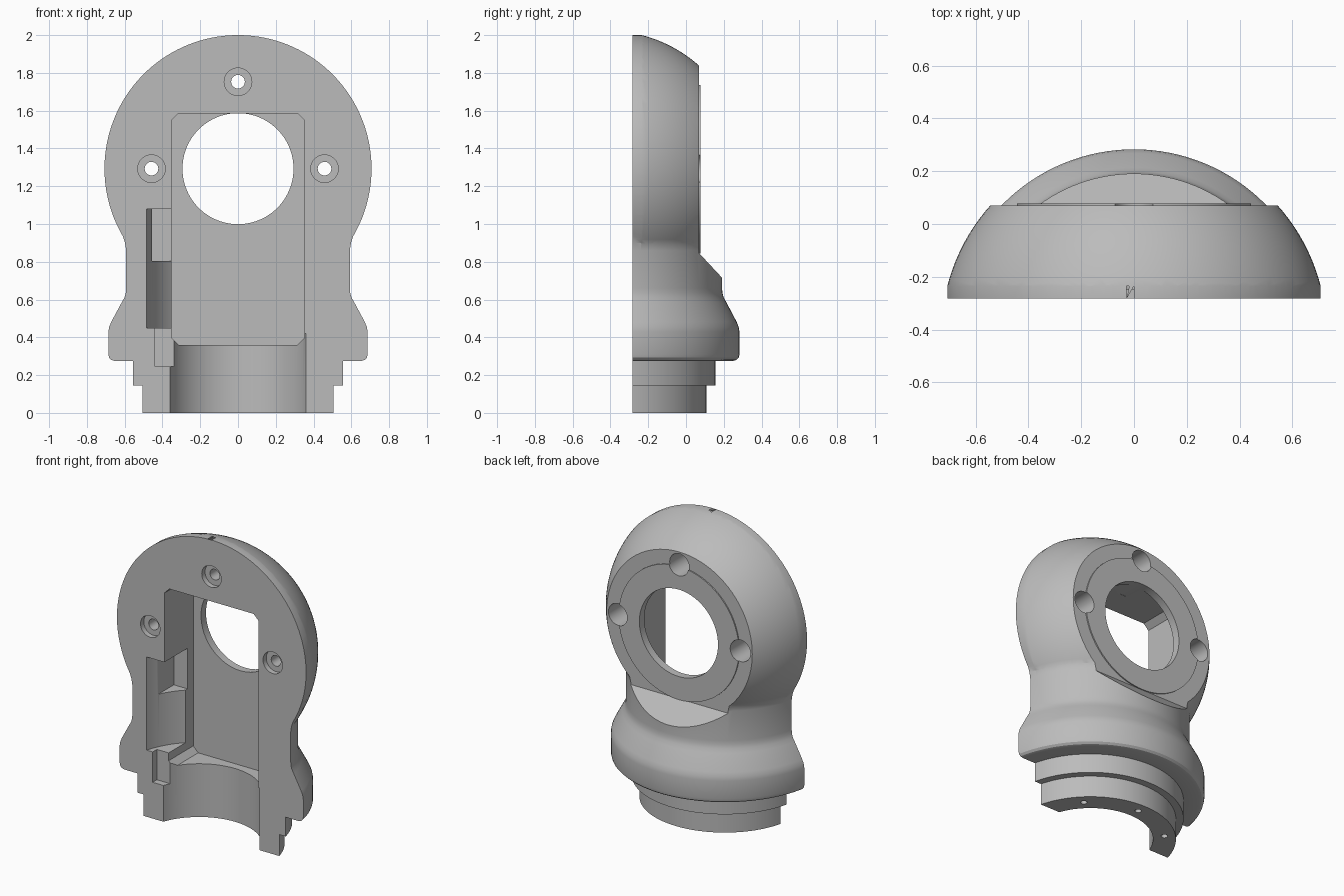
import bpy, bmesh, math
from mathutils import Matrix, Vector

old = bpy.data.objects.get("Cube")
if old:
    bpy.data.objects.remove(old)

AXIS_Y = -0.416      # vertical turning axis, just in front of the split face
FRONT = -0.283       # flat split face
HEAD_Z = 1.293       # centre of the round head
BACK = 0.07          # flat rear mounting face

grey = bpy.data.materials.new("light_grey")
grey.use_nodes = True
colour = (0.5, 0.5, 0.5, 1)
grey.diffuse_color = colour
grey.node_tree.nodes["Principled BSDF"].inputs["Base Color"].default_value = colour


def make(name, bm):
    bmesh.ops.recalc_face_normals(bm, faces=bm.faces)
    mesh = bpy.data.meshes.new(name)
    bm.to_mesh(mesh)
    bm.free()
    mesh.materials.append(grey)
    ob = bpy.data.objects.new(name, mesh)
    bpy.context.collection.objects.link(ob)
    return ob


def prism(name, points, start, end, axis):
    """Extrude a 2D outline along x (yz), y (xz) or z (xy)."""
    place = {"x": lambda a, b, t: (t, a, b),
             "y": lambda a, b, t: (a, t, b),
             "z": lambda a, b, t: (a, b, t)}[axis]
    bm = bmesh.new()
    face = bm.faces.new([bm.verts.new(place(a, b, start)) for a, b in points])
    out = bmesh.ops.extrude_face_region(bm, geom=[face])
    shift = Vector(place(0, 0, end - start))
    for v in out["geom"]:
        if isinstance(v, bmesh.types.BMVert):
            v.co += shift
    return make(name, bm)


def rect(a0, a1, b0, b1):
    return [(a0, b0), (a1, b0), (a1, b1), (a0, b1)]


def circle(a, b, r, n):
    return [(a + r * math.cos(2 * math.pi * i / n),
             b + r * math.sin(2 * math.pi * i / n)) for i in range(n)]


def lathe(name, profile, steps=128):
    bm = bmesh.new()
    rings = []
    for i in range(steps):
        t = 2 * math.pi * i / steps
        rings.append([bm.verts.new((r * math.cos(t), AXIS_Y + r * math.sin(t), z))
                      for r, z in profile])
    for i in range(steps):
        a, b = rings[i], rings[(i + 1) % steps]
        for j in range(len(profile) - 1):
            bm.faces.new((a[j], b[j], b[j + 1], a[j + 1]))
    bm.faces.new([r[0] for r in rings])
    bm.faces.new([r[-1] for r in rings])
    return make(name, bm)


def combine(target, other, operation):
    mod = target.modifiers.new("cut", "BOOLEAN")
    mod.operation = operation
    mod.solver = "EXACT"
    mod.object = other
    bpy.context.view_layer.objects.active = target
    bpy.ops.object.modifier_apply(modifier=mod.name)
    bpy.data.objects.remove(other)


# Turned base: two spigot steps, rounded collar, cone and neck
body = lathe("housing_half", [
    (0.524, 0), (0.524, 0.145), (0.571, 0.145), (0.571, 0.275),
    (0.665, 0.275), (0.683, 0.28), (0.695, 0.292), (0.699, 0.31),
    (0.699, 0.43), (0.695, 0.455), (0.684, 0.482), (0.63, 0.585),
    (0.616, 0.61), (0.609, 0.635), (0.607, 0.66), (0.607, 0.86),
    (0.613, 0.90), (0.626, 0.94), (0.62, 1.0)])

# Ball head trimmed to a round front outline
bm = bmesh.new()
bmesh.ops.create_uvsphere(bm, u_segments=128, v_segments=64, radius=0.73,
                          matrix=Matrix.Translation((0, AXIS_Y, HEAD_Z)))
head = make("head", bm)
combine(head, prism("trim", circle(0, HEAD_Z, 0.707, 160), -2, 2, "y"), "INTERSECT")
combine(body, head, "UNION")

# Flat split face, then the rear mounting face with its sloped run-out
combine(body, prism("split", rect(-2, FRONT, -1, 3), -2, 2, "x"), "DIFFERENCE")
combine(body, prism("rear_cut", [(BACK, 0.845), (0.35, 0.545), (1, 0.545),
                                 (1, 2.4), (BACK, 2.4)], -2, 2, "x"), "DIFFERENCE")

# Thin raised disc on the rear face
combine(body, prism("raised_disc", circle(0, HEAD_Z, 0.45, 96),
                    BACK - 0.03, BACK + 0.008, "y"), "UNION")

# Chamfered inner pocket, lower bore and round window
w, lo, hi, c = 0.352, 0.36, 1.585, 0.037
pocket = [(-w, lo + c), (-w + c, lo), (w - c, lo), (w, lo + c),
          (w, hi - c), (w - c, hi), (-w + c, hi), (-w, hi - c)]
combine(body, prism("pocket", pocket, -1, 0.025, "y"), "DIFFERENCE")
combine(body, prism("bore", circle(0, AXIS_Y, 0.384, 96), -1, 0.42, "z"), "DIFFERENCE")
combine(body, prism("window", circle(0, HEAD_Z, 0.294, 96), -0.1, 1, "y"), "DIFFERENCE")

# Side recess: curved wall, deeper upper box and shallow lower slot
arc = []
for i in range(17):
    t = math.radians(13 + 34.5 * i / 16)
    arc.append((-0.503 * math.cos(t), AXIS_Y + 0.503 * math.sin(t)))
arc += [(-0.34, -0.303)]
combine(body, prism("curved_recess", arc, 0.45, 1.08, "z"), "DIFFERENCE")
combine(body, prism("deep_recess", rect(-0.455, -0.34, 0.805, 1.08),
                    -0.4, -0.035, "y"), "DIFFERENCE")
combine(body, prism("lower_slot", rect(-0.44, -0.34, 0.245, 0.46),
                    -0.4, FRONT + 0.045, "y"), "DIFFERENCE")

# Screw holes, counterbored at both ends
for x, z in ((-0.458, HEAD_Z), (0.458, HEAD_Z), (0, HEAD_Z + 0.46)):
    for r, y0, y1 in ((0.036, -1, 1), (0.073, -1, FRONT + 0.035), (0.073, -0.1, 1)):
        combine(body, prism("screw_hole", circle(x, z, r, 40), y0, y1, "y"), "DIFFERENCE")

# Small blind holes under the spigot
for deg in (45, 90, 135):
    t = math.radians(deg)
    hole = circle(0.455 * math.cos(t), AXIS_Y + 0.455 * math.sin(t), 0.02, 24)
    combine(body, prism("pin_hole", hole, -0.1, 0.1, "z"), "DIFFERENCE")

bpy.ops.object.select_all(action="DESELECT")
body.select_set(True)
bpy.context.view_layer.objects.active = body
bpy.ops.object.shade_smooth_by_angle(angle=math.radians(25))
